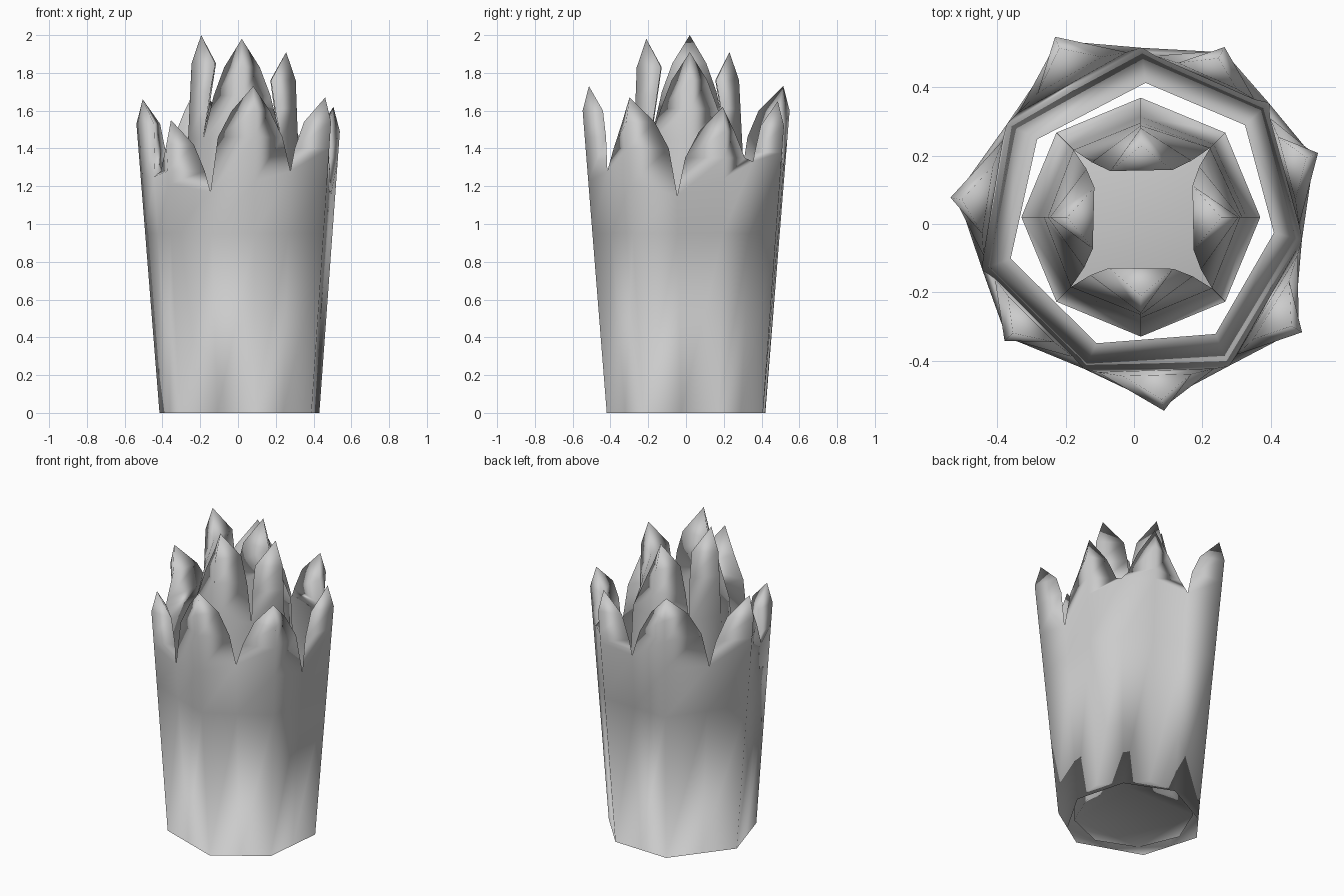
import bpy, bmesh
from math import radians, cos, sin
from mathutils import Vector

cube = bpy.data.objects.get("Cube")
if cube:
    bpy.data.objects.remove(cube, do_unlink=True)

GRAY = (0.6, 0.6, 0.6, 1)
mat = bpy.data.materials.new("soft gray")
mat.use_nodes = True
mat.diffuse_color = GRAY
mat.node_tree.nodes["Principled BSDF"].inputs["Base Color"].default_value = GRAY


def polar(angle, r, z):
    a = radians(angle)
    return Vector((r * cos(a), r * sin(a), z))


def petal_ring(name, petals, base_r, levels, shoulders, flat, center, drift, tip_in, floor):
    """petals: (angle, widest radius, tip height, notch height on its left)
    shoulders: (drop below tip, width share, inward curl of the edges)"""
    bm = bmesh.new()
    n = len(petals)

    def place(angle, r, z):
        return polar(angle, r, z) + Vector((*center, 0)) * (1 - drift * z / 1.7)

    def ridge(i, z):
        angle, top_r, tip, _ = petals[i % n]
        return place(angle, base_r + (top_r - base_r) * z / (tip - 0.13), z)

    def boundary(i, z):
        a, b = petals[i % n], petals[(i + 1) % n]
        half = ((b[0] - a[0]) % 360) / 2
        t = z / (min(a[2], b[2]) - 0.13)
        r = base_r + ((a[1] + b[1]) / 2 - base_r) * t
        return place(a[0] + half, r * (cos(radians(half)) if flat else 1), z)

    def face(*points):
        bm.faces.new([bm.verts.new(p) for p in points])

    for i, (angle, top_r, tip, notch) in enumerate(petals):
        notch_r = petals[i - 1][3]
        # rows of right edge, ridge, left edge
        rows = [(boundary(i - 1, z), ridge(i, z), boundary(i, z)) for z in levels]
        rows.append((boundary(i - 1, notch_r), ridge(i, (notch + notch_r) / 2),
                     boundary(i, notch)))
        for drop, w, curl in shoulders:
            z = tip - drop
            mid, inward = ridge(i, z), polar(angle, -curl, 0)
            rows.append((mid.lerp(boundary(i - 1, z), w) + inward, mid,
                         mid.lerp(boundary(i, z), w) + inward))
        for lo, hi in zip(rows, rows[1:]):
            # folded outside and flat inside
            face(lo[0], lo[1], hi[1], hi[0])
            face(lo[1], lo[2], hi[2], hi[1])
            face(lo[2], lo[0], hi[0], hi[2])
        # pointed end leaning inward
        right, mid, left = rows[-1]
        end = place(angle, top_r - tip_in, tip)
        face(right, mid, end)
        face(mid, left, end)
        face(left, right, end)
        # bottom of the petal
        face(*rows[0])
    if floor:
        face(*[boundary(i, 0) for i in range(n)])

    bmesh.ops.remove_doubles(bm, verts=bm.verts, dist=0.0005)
    mesh = bpy.data.meshes.new(name)
    bm.to_mesh(mesh)
    bm.free()
    mesh.materials.append(mat)
    for poly in mesh.polygons:
        poly.use_smooth = True
    bpy.context.collection.objects.link(bpy.data.objects.new(name, mesh))


# Outer ring of seven petals, open in the middle
outer = [(-138, 0.515, 1.55, 1.17), (-81, 0.555, 1.73, 1.28), (-33, 0.585, 1.67, 1.15),
         (21, 0.575, 1.62, 1.33), (63, 0.58, 1.65, 1.30), (113, 0.595, 1.73, 1.25),
         (172, 0.545, 1.66, 1.25)]
petal_ring("outer_petals", outer, 0.44, (0, 0.95),
           ((0.27, 0.78, 0.03), (0.13, 0.45, 0.06)),
           True, (0.02, 0.015), 1, 0.035, False)

# Inner ring of four taller petals, narrowing upward over a closed floor
inner = [(-90, 0.28, 1.98, 1.45), (0, 0.285, 1.91, 1.45), (90, 0.26, 1.91, 1.45),
         (180, 0.265, 2.0, 1.45)]
petal_ring("inner_petals", inner, 0.35, (0, 1.1),
           ((0.3, 0.75, 0.05), (0.15, 0.48, 0.09)),
           False, (0.02, 0.02), 0, 0.05, True)
